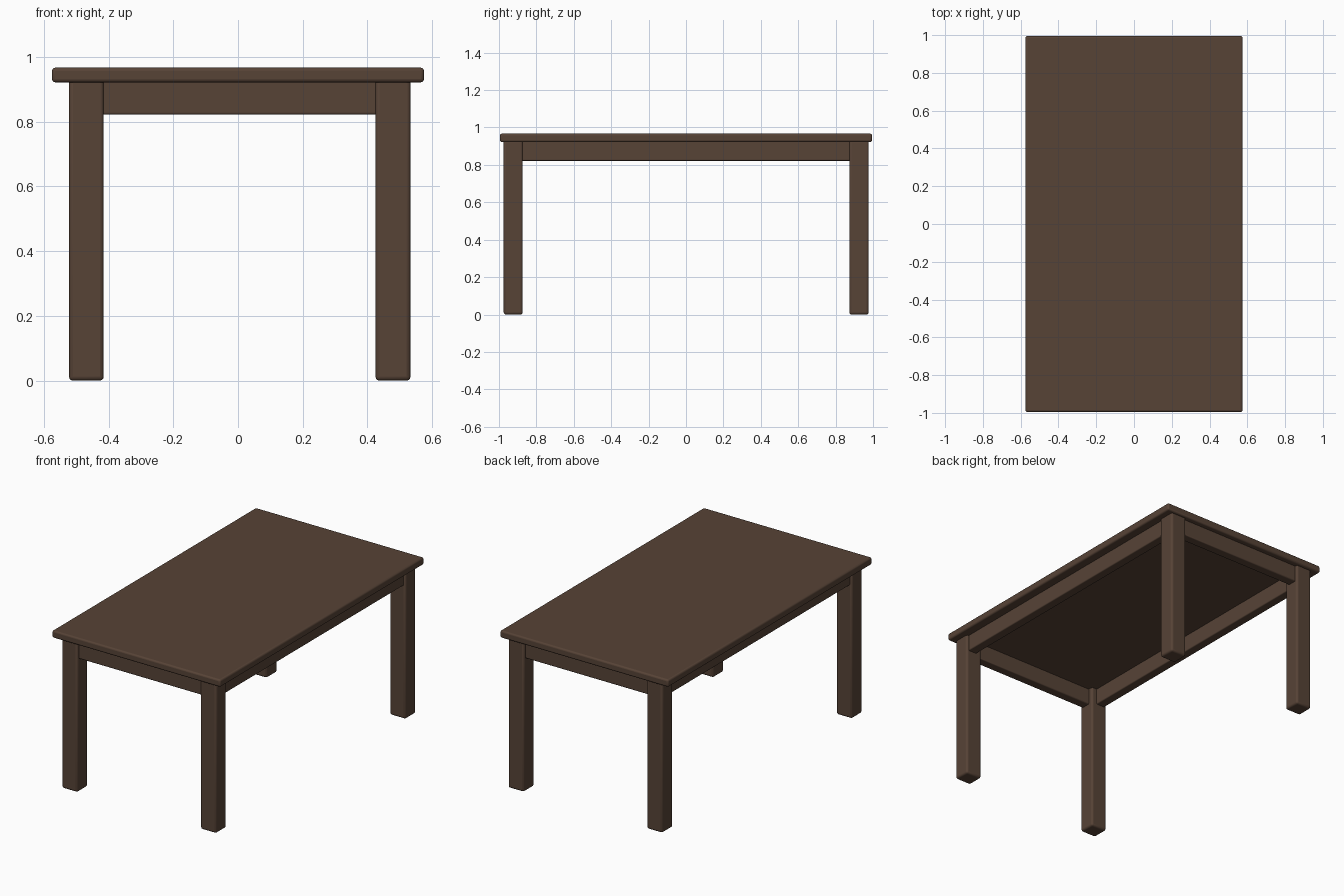
import bpy
import bmesh

cube = bpy.data.objects.get("Cube")
if cube:
    bpy.data.objects.remove(cube, do_unlink=True)

wood = bpy.data.materials.new("dark_brown_wood")
wood.use_nodes = True
colour = (0.095, 0.056, 0.037, 1)
wood.diffuse_color = colour
wood.node_tree.nodes["Principled BSDF"].inputs["Base Color"].default_value = colour


def board(name, x, y, z, soften):
    """Box spanning three (low, high) ranges, with rounded edges."""
    mesh = bpy.data.meshes.new(name)
    bm = bmesh.new()
    bmesh.ops.create_cube(bm, size=1)
    for v in bm.verts:
        v.co = [(lo + hi) / 2 + c * (hi - lo) for c, (lo, hi) in zip(v.co, (x, y, z))]
    bm.to_mesh(mesh)
    bm.free()
    mesh.materials.append(wood)
    obj = bpy.data.objects.new(name, mesh)
    bpy.context.collection.objects.link(obj)
    bevel = obj.modifiers.new("rounded_edges", 'BEVEL')
    bevel.width = soften
    bevel.segments = 3
    bpy.ops.object.select_all(action='DESELECT')
    obj.select_set(True)
    bpy.context.view_layer.objects.active = obj
    bpy.ops.object.shade_smooth_by_angle()
    return obj


UNDER = 0.922      # underside of the top
APRON = 0.822      # lower edge of the aprons

# Table top
board("table_top", (-0.575, 0.575), (-0.995, 0.995), (UNDER, 0.967), 0.01)

# Legs
leg_x = {"right": (-0.522, -0.415), "left": (0.425, 0.533)}
leg_y = {"front": (-0.975, -0.873), "back": (0.873, 0.977)}
for side, x in leg_x.items():
    for end, y in leg_y.items():
        board(f"{end}_{side}_leg", x, y, (0, UNDER + 0.01), 0.012)

# Aprons between the legs, set back a little from the outer leg faces
for side, x in (("right", (-0.508, -0.45)), ("left", (0.461, 0.519))):
    board(f"{side}_apron", x, (-0.9, 0.9), (APRON, UNDER + 0.01), 0.006)
for end, y in (("front", (-0.961, -0.903)), ("back", (0.903, 0.961))):
    board(f"{end}_apron", (-0.45, 0.46), y, (APRON, UNDER + 0.01), 0.006)
